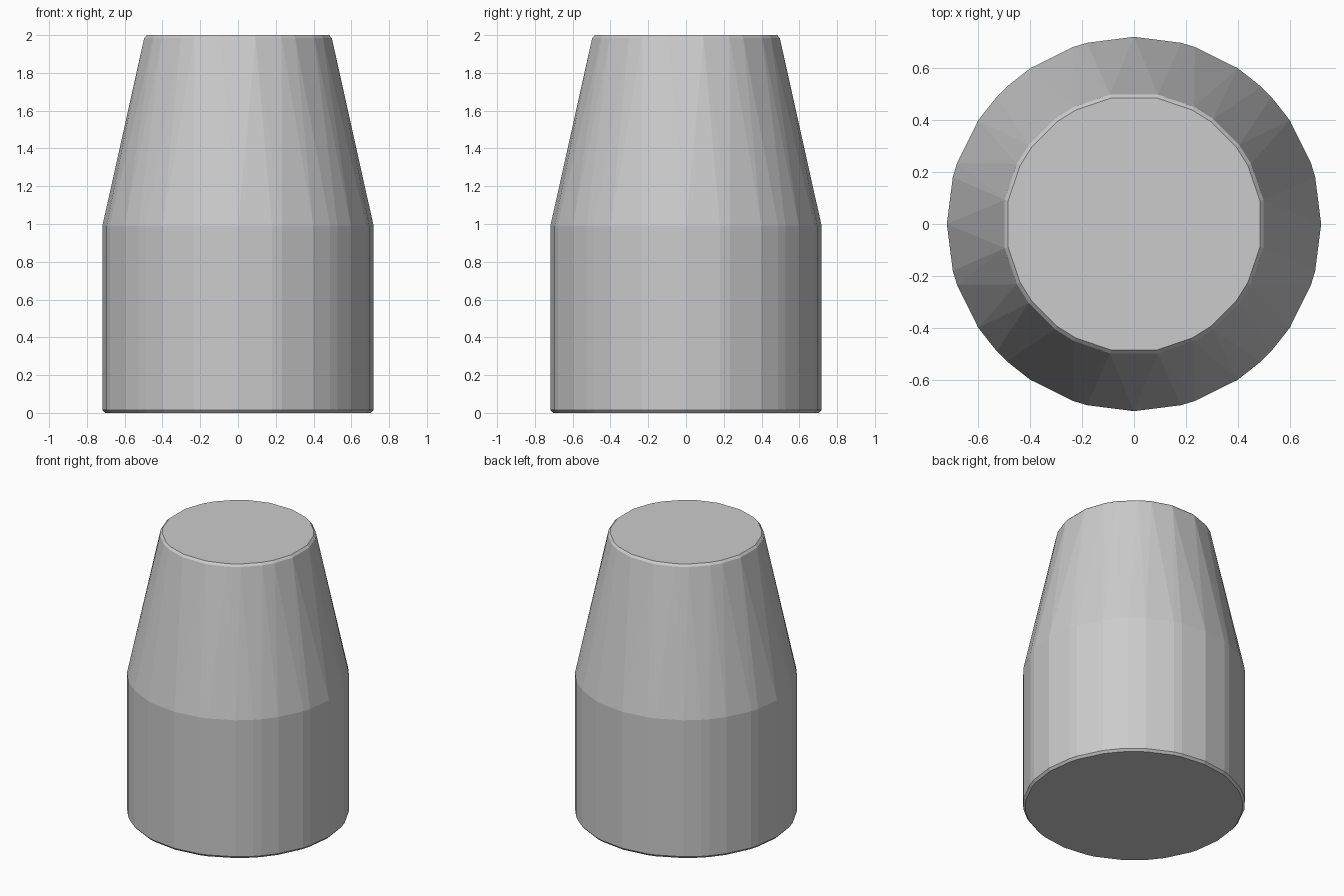
import bpy, bmesh
from math import radians, sin, cos

if "Cube" in bpy.data.objects:
    bpy.data.objects.remove(bpy.data.objects["Cube"])

# Facet corner angles within one quadrant (uneven, mirrored about the diagonal)
BODY_ANGLES = [0, 14.5, 19, 33.7, 42.8, 47.2, 56.3, 71, 75.5]
TOP_ANGLES = [10.5, 27.2, 36.9, 53.1, 62.8, 79.5]


def ring(bm, angles, radius, z):
    for quarter in range(4):
        for a in angles:
            t = radians(a + 90 * quarter)
            bm.verts.new((radius * cos(t), radius * sin(t), z))


# Cylinder base and tapered top with small edge bevels, skinned as a convex solid
bm = bmesh.new()
ring(bm, BODY_ANGLES, 0.704, 0.0)
ring(bm, BODY_ANGLES, 0.718, 0.016)
ring(bm, BODY_ANGLES, 0.718, 0.99)
ring(bm, TOP_ANGLES, 0.505, 1.985)
ring(bm, TOP_ANGLES, 0.491, 2.0)
bmesh.ops.convex_hull(bm, input=bm.verts[:])
bmesh.ops.dissolve_limit(bm, angle_limit=radians(0.5),
                         verts=bm.verts[:], edges=bm.edges[:])
bmesh.ops.recalc_face_normals(bm, faces=bm.faces[:])

mesh = bpy.data.meshes.new("tapered_body")
bm.to_mesh(mesh)
bm.free()
body = bpy.data.objects.new("tapered_body", mesh)
bpy.context.collection.objects.link(body)
